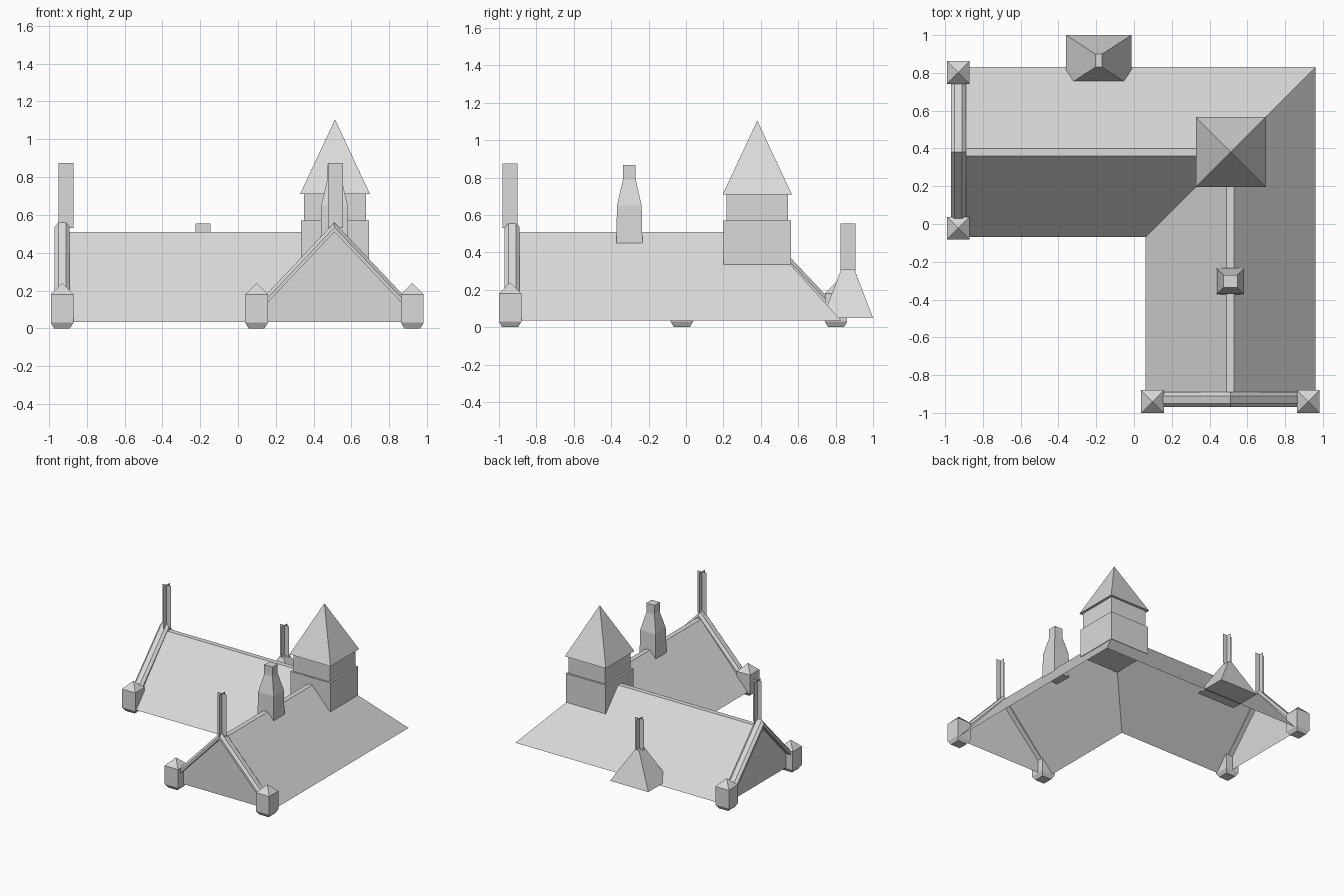
import bpy, bmesh
from mathutils import Vector

old = bpy.data.objects.get("Cube")
if old:
    bpy.data.objects.remove(old, do_unlink=True)

grey = bpy.data.materials.new("plain_grey")
grey.use_nodes = True
tone = (0.7, 0.7, 0.7, 1)
grey.diffuse_color = tone
grey.node_tree.nodes["Principled BSDF"].inputs["Base Color"].default_value = tone


def finish(name, bm, closed=True):
    if closed:
        bmesh.ops.recalc_face_normals(bm, faces=bm.faces)
    mesh = bpy.data.meshes.new(name)
    bm.to_mesh(mesh)
    bm.free()
    mesh.materials.append(grey)
    obj = bpy.data.objects.new(name, mesh)
    bpy.context.collection.objects.link(obj)
    return obj


def loft(name, rings, loop=True, caps=True):
    """Skin a row of matching point rings; a one-point ring makes a tip."""
    bm = bmesh.new()
    rows = [[bm.verts.new(p) for p in ring] for ring in rings]
    for a, b in zip(rows, rows[1:]):
        n = len(a)
        for i in range(n if loop else n - 1):
            j = (i + 1) % n
            if len(b) == 1:
                bm.faces.new((a[i], a[j], b[0]))
            else:
                bm.faces.new((a[i], a[j], b[j], b[i]))
    if caps:
        for row in (rows[0], rows[-1]):
            if len(row) > 2:
                bm.faces.new(row)
    return finish(name, bm)


def stack(name, x, y, levels):
    """Rectangular tower from (half width, half depth, height) levels."""
    rings = []
    for w, d, z in levels:
        if w == 0:
            rings.append([(x, y, z)])
        else:
            rings.append([(x + sx * w, y + sy * d, z)
                          for sx, sy in ((-1, -1), (1, -1), (1, 1), (-1, 1))])
    return loft(name, rings)


def finial(name, x, y, z0, z1, r=0.04):
    """Two thin crossed upright plates."""
    bm = bmesh.new()
    for d in (Vector((r, 0, 0)), Vector((0, r, 0))):
        low, high = Vector((x, y, z0)), Vector((x, y, z1))
        bm.faces.new([bm.verts.new(p) for p in (low - d, low + d, high + d, high - d)])
    return finish(name, bm, closed=False)


RX, RY = 0.51, 0.38            # ridge lines of the two wings
EAVE, RIDGE, HALF = 0.035, 0.51, 0.45
END = -0.93                    # plane of both gables

# L-shaped roof: one profile mitred around the corner, gables close the ends
profile = [(-HALF, EAVE), (-0.02, RIDGE), (0.02, RIDGE), (HALF, EAVE)]
loft("main_roof", [
    [(END, RY + o, z) for o, z in profile],
    [(RX + o, RY + o, z) for o, z in profile],
    [(RX + o, END, z) for o, z in profile]], loop=False)

# Chamfered gable copings
section = [(-0.04, 0), (-0.04, 0.025), (-0.02, 0.05), (0.02, 0.05), (0.04, 0.025), (0.04, 0)]
path = [(-0.41, 0.077), (0, RIDGE), (0.41, 0.077)]
loft("front_coping", [[(RX + o, END + a, z + b) for a, b in section] for o, z in path])
loft("side_coping", [[(END + a, RY + o, z + b) for a, b in section] for o, z in path])

# Corner posts with pyramid caps
post = [(0.042, 0.042, 0), (0.06, 0.06, 0.03), (0.06, 0.06, 0.18), (0, 0, 0.24)]
for side, o in (("a", -0.412), ("b", 0.412)):
    stack("front_post_" + side, RX + o, -0.94, post)
    stack("side_post_" + side, -0.93, RY + 0.01 + o, post)

# Finials on the gables and the dormer
finial("front_finial", RX + 0.005, -0.94, 0.53, 0.875)
finial("side_finial", -0.91, RY, 0.53, 0.875)
finial("dormer_finial", -0.185, 0.865, 0.30, 0.555)

# Square tower over the roof crossing
tx, ty = 0.513, 0.381
stack("tower_base", tx, ty, [(0.18, 0.18, 0.335), (0.18, 0.18, 0.57)])
stack("tower_upper", tx, ty, [(0.165, 0.165, 0.57), (0.165, 0.165, 0.71)])
stack("tower_roof", tx, ty, [(0.185, 0.185, 0.71), (0, 0, 1.105)])

# Chimney on the front wing ridge
stack("chimney", RX, -0.303, [(0.073, 0.07, 0.45), (0.07, 0.066, 0.65),
                              (0.037, 0.034, 0.79), (0.037, 0.034, 0.867)])

# Pyramid dormer on the back slope
stack("back_dormer", -0.187, 0.865, [(0.173, 0.135, 0.05), (0.018, 0.035, 0.31)])
